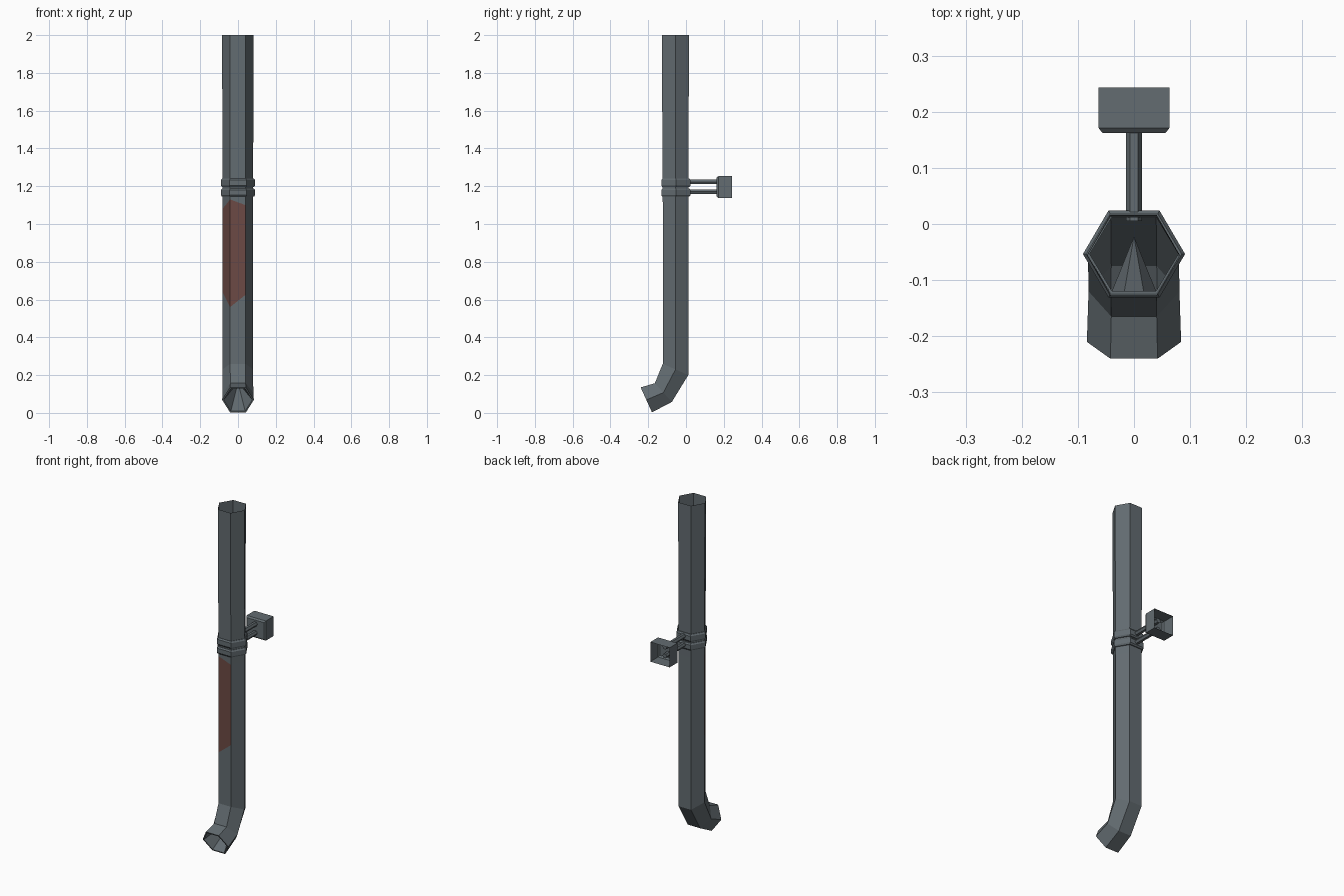
import bpy, bmesh, math
from mathutils import Vector

if "Cube" in bpy.data.objects:
    bpy.data.objects.remove(bpy.data.objects["Cube"])


def material(name, rgb):
    m = bpy.data.materials.new(name)
    m.diffuse_color = (*rgb, 1)
    m.use_nodes = True
    m.node_tree.nodes["Principled BSDF"].inputs["Base Color"].default_value = m.diffuse_color
    return m


GREY = material("grey metal", (0.125, 0.15, 0.165))
RUST = material("rust brown", (0.15, 0.068, 0.058))


def hexagon(front, back, half_width, cx=0.0):
    """Six-sided ring between a front and a back (y, z) point."""
    f, b = Vector((0, *front)), Vector((0, *back))
    mid, half = (f + b) / 2, (b - f) / 2
    ring = []
    for k in range(6):
        a = k * math.pi / 3
        p = mid + half * (math.sin(a) / math.sin(math.pi / 3))
        p.x = cx + half_width * math.cos(a)
        ring.append(p)
    return ring


def loft(name, rings, cap_start=False, cap_end=False, paint=None, tip=None):
    """Skin a list of equal-sized rings, optionally ending in a point."""
    bm = bmesh.new()
    rows = [[bm.verts.new(p) for p in r] for r in rings]
    n = len(rows[0])
    for i in range(len(rows) - 1):
        for k in range(n):
            j = (k + 1) % n
            f = bm.faces.new((rows[i][k], rows[i][j], rows[i + 1][j], rows[i + 1][k]))
            if paint and paint(i, k):
                f.material_index = 1
    if cap_start:
        bm.faces.new(rows[0][::-1])
    if cap_end:
        bm.faces.new(rows[-1])
    if tip:
        t = bm.verts.new(tip)
        for k in range(n):
            bm.faces.new((rows[-1][k], rows[-1][(k + 1) % n], t))
    bmesh.ops.recalc_face_normals(bm, faces=bm.faces)
    me = bpy.data.meshes.new(name)
    bm.to_mesh(me)
    bm.free()
    me.materials.append(GREY)
    me.materials.append(RUST)
    ob = bpy.data.objects.new(name, me)
    bpy.context.collection.objects.link(ob)
    return ob


# Pipe: straight run, rust patch on the two front-left sides, bent spout
def straight(zs):
    ring = hexagon((-0.123, 0), (0.012, 0), 0.081, -0.001)
    for p, z in zip(ring, zs):
        p.z = z
    return ring


end = hexagon((-0.24, 0.135), (-0.18, 0.003), 0.084)
centre = sum(end, Vector()) / 6
rim = [centre + (p - centre) * 0.9 for p in end]
rings = [
    hexagon((-0.128, 2.0), (0.016, 2.0), 0.083, -0.001),
    straight([1.10, 1.10, 1.10, 1.08, 1.13, 1.10]),
    straight([0.62, 0.62, 0.62, 0.64, 0.56, 0.625]),
    hexagon((-0.123, 0.26), (0.012, 0.20), 0.081, -0.001),
    hexagon((-0.165, 0.157), (-0.075, 0.058), 0.081),
    end,
    rim,
]
# the spout is closed by a cone that runs back into the pipe
loft("drain_pipe", rings, paint=lambda i, k: i == 1 and k in (3, 4),
     tip=(0, -0.022, 0.162))

# Two bevelled clamp rings
for label, z0, z1 in (("lower", 1.145, 1.187), ("upper", 1.196, 1.24)):
    prof = ((z0, 0.0), (z0, 0.006), (z0 + 0.008, 0.012),
            (z1 - 0.008, 0.012), (z1, 0.006), (z1, 0.0))
    loft(label + "_clamp",
         [hexagon((-0.119 - d, z), (0.012 + d, z), 0.079 + d) for z, d in prof])

# Two thin rods to the wall bracket
for label, z in (("lower", 1.171), ("upper", 1.223)):
    loft(label + "_rod",
         [[Vector((0.014 * math.cos(k * math.pi / 3), y,
                   z + 0.014 * math.sin(k * math.pi / 3))) for k in range(6)]
          for y in (0.005, 0.2)], cap_end=True)


# Wall bracket: hollow box, bevelled front, open at the back
def rect(y, hx, hz):
    return [Vector((sx * hx, y, 1.195 + sz * hz))
            for sx, sz in ((-1, -1), (1, -1), (1, 1), (-1, 1))]


loft("wall_bracket",
     [rect(0.162, 0.056, 0.05), rect(0.171, 0.063, 0.058), rect(0.243, 0.063, 0.058)],
     cap_start=True)
